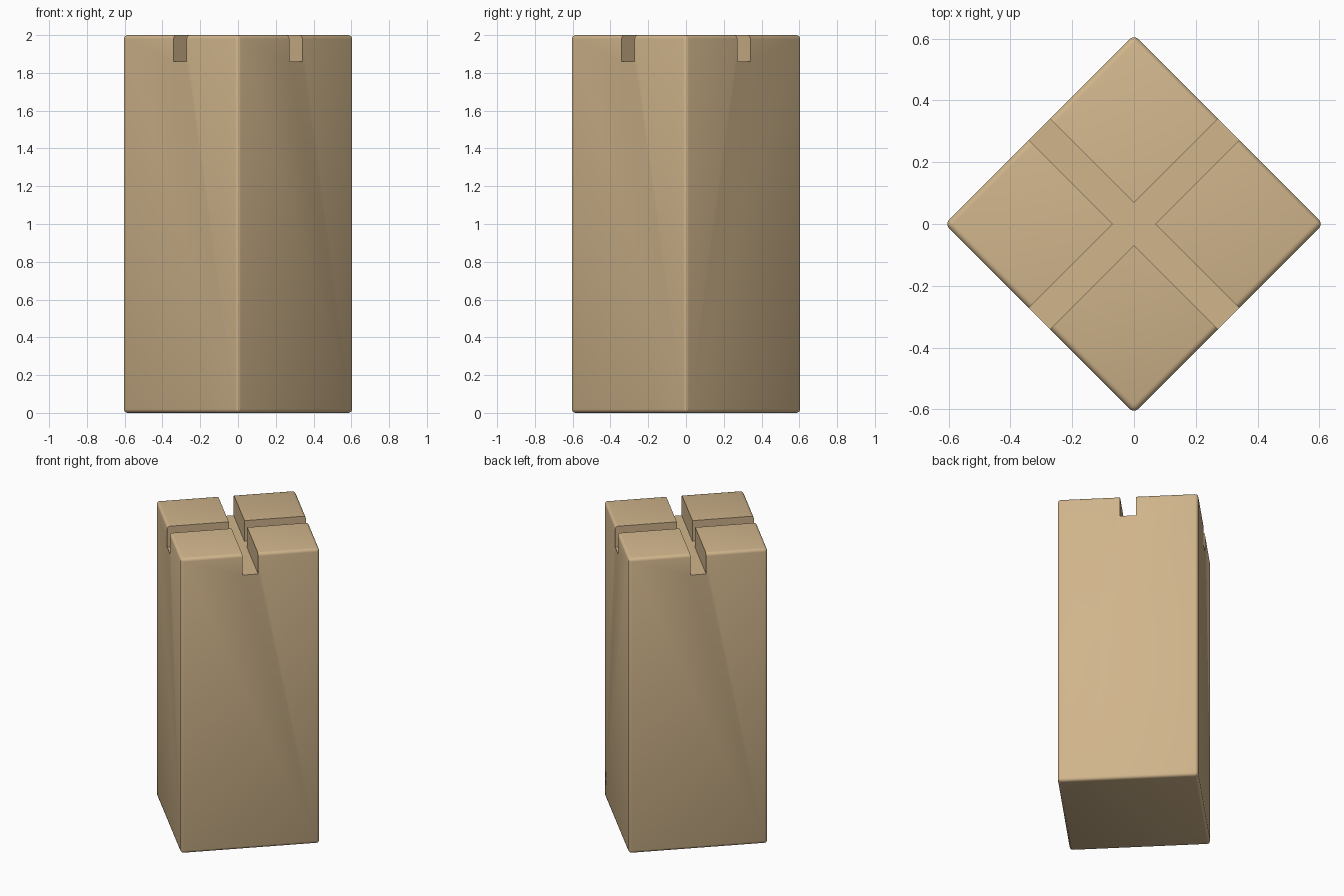
import bpy
from math import radians

if "Cube" in bpy.data.objects:
    bpy.data.objects.remove(bpy.data.objects["Cube"])

SIDE, HEIGHT = 0.867, 2.0      # square section and height of the post
GROOVE_W, GROOVE_D = 0.098, 0.14


def box(name, size, loc):
    bpy.ops.mesh.primitive_cube_add(size=1, location=loc, rotation=(0, 0, radians(45)))
    ob = bpy.context.object
    ob.name = name
    ob.scale = size
    bpy.ops.object.transform_apply(location=True, rotation=True, scale=True)
    return ob


def apply_mod(ob, mod):
    bpy.context.view_layer.objects.active = ob
    bpy.ops.object.modifier_apply(modifier=mod.name)


# square post turned 45 degrees, with small rounded edges
post = box("grooved_post", (SIDE, SIDE, HEIGHT), (0, 0, HEIGHT / 2))
bev = post.modifiers.new("round_edges", 'BEVEL')
bev.width = 0.02
bev.segments = 3
apply_mod(post, bev)

# two crossing grooves cut into the top, left with crisp edges
for name, size in (("groove_cutter_a", (2, GROOVE_W, 2 * GROOVE_D)),
                   ("groove_cutter_b", (GROOVE_W, 2, 2 * GROOVE_D))):
    cutter = box(name, size, (0, 0, HEIGHT))
    cutter.hide_render = True
    cut = post.modifiers.new("cut_groove", 'BOOLEAN')
    cut.operation = 'DIFFERENCE'
    cut.solver = 'EXACT'
    cut.object = cutter
    apply_mod(post, cut)
    bpy.data.objects.remove(cutter, do_unlink=True)

# smooth rounded edges, sharp groove edges
bpy.ops.object.select_all(action='DESELECT')
post.select_set(True)
bpy.context.view_layer.objects.active = post
bpy.ops.object.shade_smooth_by_angle(angle=radians(40))

# tan colour
tan = bpy.data.materials.new("tan")
tan.diffuse_color = (0.63, 0.46, 0.26, 1)
tan.use_nodes = True
tan.node_tree.nodes["Principled BSDF"].inputs["Base Color"].default_value = tan.diffuse_color
post.data.materials.clear()
post.data.materials.append(tan)
